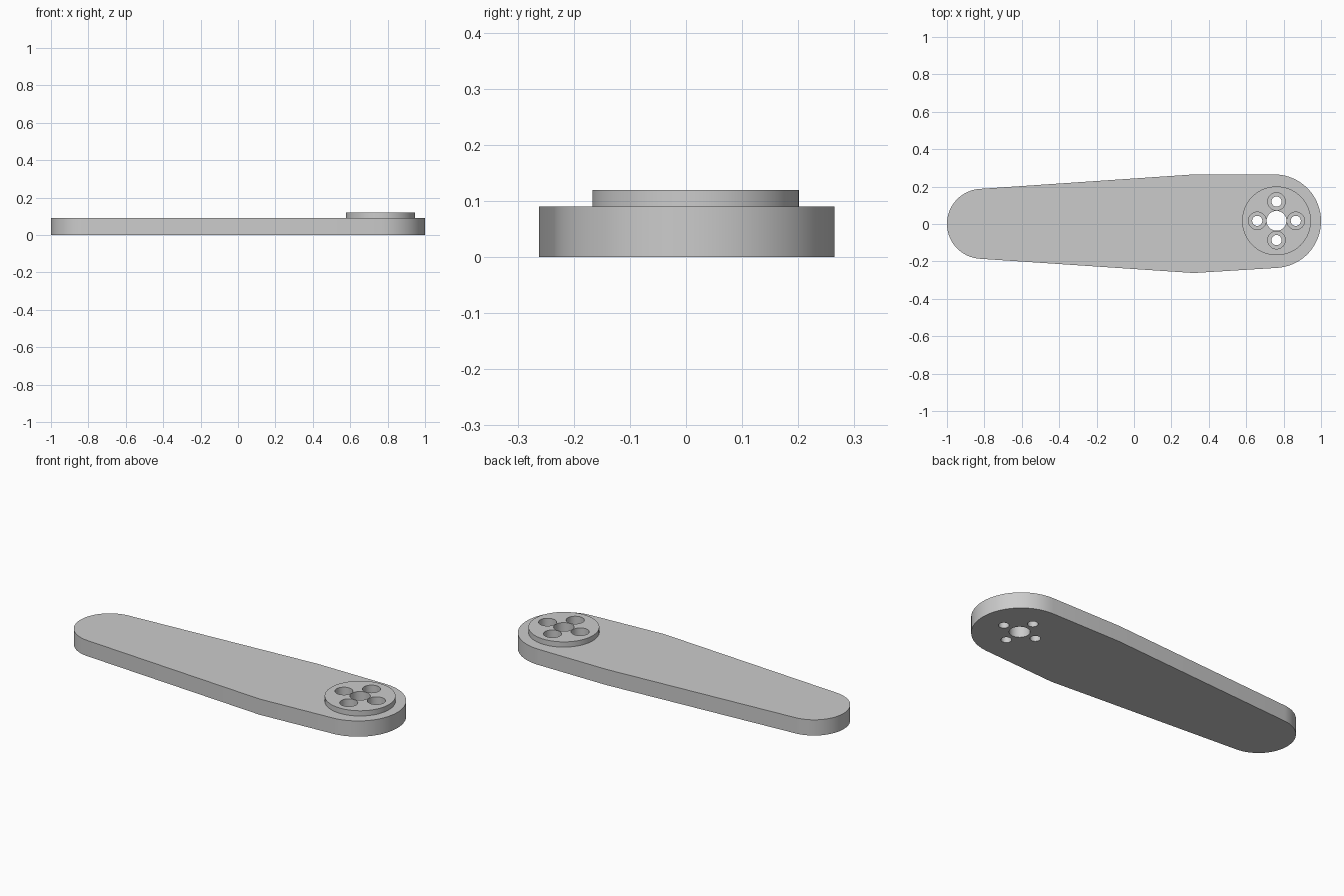
import bpy, bmesh
from math import sin, cos, radians, pi

cube = bpy.data.objects.get("Cube")
if cube:
    bpy.data.objects.remove(cube, do_unlink=True)

HUB = (0.762, 0.017)      # centre of the raised hub
PLATE_TOP, HUB_TOP = 0.09, 0.12
BORE_FLOOR = 0.045        # bottom of the screw recesses

grey = bpy.data.materials.new("plain grey")
grey.use_nodes = True
colour = (0.6, 0.6, 0.6, 1)
grey.diffuse_color = colour
grey.node_tree.nodes["Principled BSDF"].inputs["Base Color"].default_value = colour


def arc(cx, cy, r, start, end, steps):
    angles = [radians(start + (end - start) * i / steps) for i in range(steps + 1)]
    return [(cx + r * cos(a), cy + r * sin(a)) for a in angles]


def prism(name, outline, z0, z1):
    """Extrude a counter-clockwise outline from z0 to z1."""
    bm = bmesh.new()
    face = bm.faces.new([bm.verts.new((x, y, z0)) for x, y in outline])
    top = bmesh.ops.extrude_face_region(bm, geom=[face])["geom"]
    verts = [v for v in top if isinstance(v, bmesh.types.BMVert)]
    bmesh.ops.translate(bm, verts=verts, vec=(0, 0, z1 - z0))
    bmesh.ops.recalc_face_normals(bm, faces=bm.faces)
    mesh = bpy.data.meshes.new(name)
    bm.to_mesh(mesh)
    bm.free()
    mesh.materials.append(grey)
    obj = bpy.data.objects.new(name, mesh)
    bpy.context.collection.objects.link(obj)
    return obj


def disc(name, cx, cy, r, z0, z1, sides=48):
    return prism(name, arc(cx, cy, r, 0, 360, sides)[:-1], z0, z1)


def combine(target, tool, operation):
    """Apply a boolean, then discard the tool."""
    mod = target.modifiers.new(operation.title(), "BOOLEAN")
    mod.operation, mod.solver, mod.object = operation, "EXACT", tool
    bpy.context.view_layer.objects.active = target
    bpy.ops.object.modifier_apply(modifier=mod.name)
    bpy.data.objects.remove(tool, do_unlink=True)


# Tapered plate with two rounded ends
outline = (arc(0.75, 0.015, 0.25, -87, 90, 40)
           + [(0.32, 0.265)]
           + arc(-0.813, 0.001, 0.187, 94, 266, 36)
           + [(0.32, -0.262)])
arm = prism("lever_arm", outline, 0, PLATE_TOP)

# Raised round hub
combine(arm, disc("hub", *HUB, 0.184, 0.05, HUB_TOP, 72), "UNION")

# Central shaft hole and four recessed screw holes
combine(arm, disc("shaft_hole", *HUB, 0.053, -0.1, 0.2), "DIFFERENCE")
for i in range(4):
    x = HUB[0] + 0.103 * cos(i * pi / 2)
    y = HUB[1] + 0.103 * sin(i * pi / 2)
    combine(arm, disc("screw_recess", x, y, 0.047, BORE_FLOOR, 0.2), "DIFFERENCE")
    combine(arm, disc("screw_hole", x, y, 0.027, -0.1, 0.2), "DIFFERENCE")

# Smooth curved walls, crisp rims
bpy.ops.object.select_all(action="DESELECT")
arm.select_set(True)
bpy.context.view_layer.objects.active = arm
bpy.ops.object.shade_smooth_by_angle(angle=radians(30))
